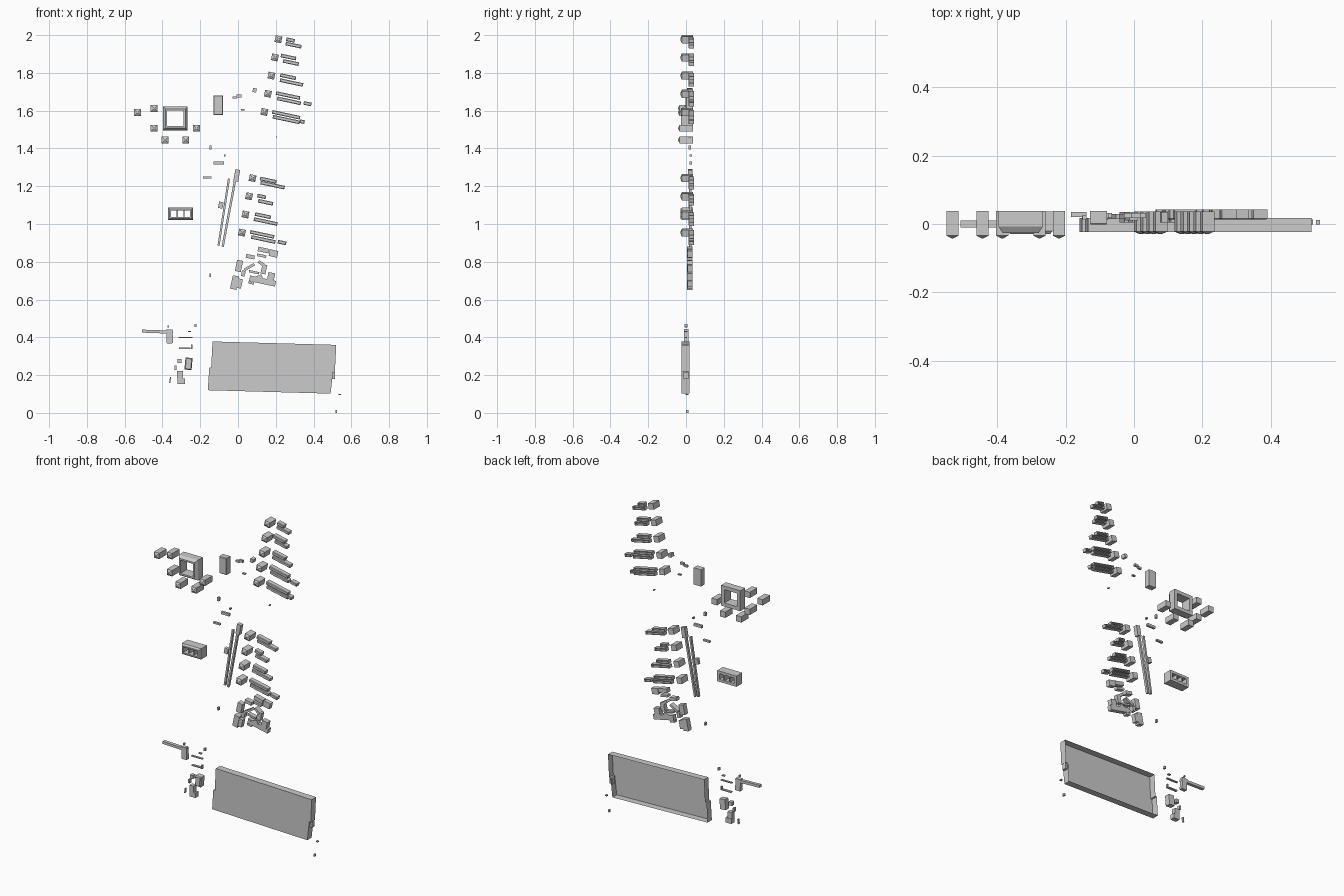
import bpy, bmesh
from math import cos, sin, radians, hypot, atan2, degrees

TILT = -12  # slant of the right-hand columns, degrees


def make(name, verts, faces):
    me = bpy.data.meshes.new(name)
    me.from_pydata(verts, [], faces)
    bm = bmesh.new()
    bm.from_mesh(me)
    bmesh.ops.recalc_face_normals(bm, faces=bm.faces)
    bm.to_mesh(me)
    bm.free()
    ob = bpy.data.objects.new(name, me)
    bpy.context.collection.objects.link(ob)
    return ob


def loft(name, x, z, w, h, steps, tilt=0, ring=False):
    """Stack inset rectangles (inset, y); capped ends, or joined into a ring."""
    c, s = cos(radians(tilt)), sin(radians(tilt))
    verts, faces, n = [], [], len(steps)
    for inset, y in steps:
        a, b = w / 2 - inset, h / 2 - inset
        for u, v in ((-a, -b), (a, -b), (a, b), (-a, b)):
            verts.append((x + u * c - v * s, y, z + u * s + v * c))
    for k in range(n if ring else n - 1):
        m = (k + 1) % n
        for i in range(4):
            j = (i + 1) % 4
            faces.append((k * 4 + i, k * 4 + j, m * 4 + j, m * 4 + i))
    if not ring:
        faces += [(3, 2, 1, 0), tuple(range(n * 4 - 4, n * 4))]
    return make(name, verts, faces)


def box(name, x, z, w, h, y0=0.0, y1=0.02, tilt=0):
    return loft(name, x, z, w, h, [(0, y0), (0, y1)], tilt)


def stud(name, x, z, size, y0, y1, tilt=0):
    # square block with a shallow pyramid on the front
    return loft(name, x, z, size, size,
                [(0, y1), (0, y0 + .008), (size * .42, y0)], tilt)


def shell(name, x, z, w, h, y0, y1, tilt=0, t=.004):
    # bar hollowed from the back
    return loft(name, x, z, w, h,
                [(t, y0 + .012), (t, y1), (0, y1), (0, y0 + .003), (.003, y0)], tilt)


def strip(name, p, q, width, y0, y1):
    # straight rod between two front-view points
    dx, dz = q[0] - p[0], q[1] - p[1]
    return box(name, (p[0] + q[0]) / 2, (p[1] + q[1]) / 2, hypot(dx, dz), width,
               y0, y1, degrees(atan2(dz, dx)))


# Large tray: closed front, stepped side walls, open at the back
outline = [(-.135, .378), (.52, .36), (.513, .218), (.503, .218), (.49, .102),
           (-.16, .12), (-.152, .24), (-.142, .24)]
n = len(outline)
make("tray", [(x, -.024, z) for x, z in outline] + [(x, .018, z) for x, z in outline],
     [tuple(range(n))] + [(i, (i + 1) % n, n + (i + 1) % n, n + i) for i in range(n)])
box("tray_latch", .503, .198, .022, .036, -.012, .012)

# Square frame with chamfered front, and its six surrounding studs
loft("square_frame", -.332, 1.559, .13, .126,
     [(.022, .038), (0, .038), (0, -.008), (.012, -.026), (.022, -.026)], ring=True)
for x, z in ((-.532, 1.59), (-.444, 1.612), (-.444, 1.507),
             (-.22, 1.507), (-.386, 1.445), (-.277, 1.445)):
    stud("frame_stud", x, z, .036, -.042, .038)

# Window block with three openings
loft("window_block", -.304, 1.054, .132, .066,
     [(.016, .036), (0, .036), (0, -.02), (.008, -.03), (.016, -.03)], ring=True)
for x in (-.322, -.286):
    box("window_divider", x, 1.054, .007, .036, -.02, .036)

# Upright block
loft("upright_block", -.104, 1.628, .05, .103, [(0, .038), (0, .002), (.003, -.002)])

# Two slanted columns of studs
for i in range(5):
    stud("upper_key", .214 - .0186 * i, 1.978 - .0962 * i, .036, -.03, .037, TILT)
for i in range(4):
    stud("lower_key", .077 - .0187 * i, 1.243 - .0962 * i, .036, -.03, .037, TILT)

# Slanted bars beside the studs: x, z, length
upper_bars = [(.278, 1.974, .045), (.294, 1.947, .085), (.267, 1.884, .082),
              (.28, 1.855, .085), (.265, 1.78, .085), (.283, 1.749, .125),
              (.265, 1.68, .13), (.27, 1.652, .127), (.368, 1.637, .042),
              (.255, 1.578, .15), (.255, 1.553, .145), (.34, 1.542, .025)]
lower_bars = [(.16, 1.232, .088), (.183, 1.206, .13), (.125, 1.146, .045),
              (.146, 1.115, .08), (.132, 1.044, .085), (.146, 1.013, .127),
              (.128, .945, .13), (.134, .918, .13), (.233, .902, .045)]
for label, bars in (("upper_bar", upper_bars), ("lower_bar", lower_bars)):
    for x, z, w in bars:
        shell(label, x, z, w, .019, .013, .043, TILT)
box("upper_spacer", .088, 1.708, .02, .022, .005, .035, TILT)

# Pair of long slanted rods with a head block and side clip
strip("rod_left", (-.103, .885), (-.048, 1.24), .011, .015, .03)
strip("rod_right", (-.081, .88), (-.012, 1.25), .012, .015, .03)
strip("rod_head", (-.012, 1.225), (-.001, 1.288), .026, .01, .035)
box("rod_clip", -.091, 1.1, .024, .034, .012, .03, TILT)

# Dense cluster under the lower column: x, z, w, h, tilt
cluster = [(.135, .862, .06, .024, TILT), (.188, .844, .045, .036, TILT),
           (.065, .827, .046, .02, TILT), (.125, .832, .05, .014, TILT),
           (.005, .778, .032, .06, TILT), (.028, .738, .02, .03, TILT),
           (-.018, .69, .034, .072, TILT), (.008, .685, .026, .05, TILT),
           (.06, .772, .06, .014, 30), (.085, .745, .055, .012, TILT),
           (.125, .79, .04, .016, -35), (.137, .76, .026, .05, TILT),
           (.105, .713, .05, .026, 20), (.13, .698, .14, .03, TILT),
           (.175, .72, .036, .045, TILT), (.07, .688, .03, .012, TILT)]
for i, (x, z, w, h, t) in enumerate(cluster):
    box("cluster_block", x, z, w, h, .004 + .004 * (i % 2), .035, t)

# Lower-left lever and its bracket pieces
box("lever_arm", -.426, .43, .165, .016, -.01, .01, -2)
box("lever_grip", -.362, .405, .034, .074, -.01, .012, 3)
box("bracket_top", -.278, .4, .076, .006, -.006, .006)
box("bracket_base", -.282, .343, .06, .007, -.006, .008)
box("bracket_end", -.244, .35, .008, .022, -.006, .008)
loft("hook_block", -.262, .26, .038, .064, [(0, .018), (0, -.014), (.005, -.02)], -5)
box("hook_tip", -.31, .274, .022, .022, -.012, .012)
box("hook_pin", -.33, .24, .01, .024, -.008, .01)
box("clasp", -.307, .202, .03, .04, -.015, .012)
box("clasp_foot", -.3, .168, .04, .03, -.015, .015)
box("clasp_strip", -.359, .174, .006, .03, -.006, .006, -8)

# Small loose pieces: x, z, w, h, y centre
loose = [(-.368, .458, .008, .01, 0), (-.225, .463, .01, .016, 0),
         (-.257, .43, .018, .006, 0), (.539, .097, .012, .007, .005),
         (.52, .007, .01, .014, .006), (-.147, .728, .01, .018, .02),
         (-.162, 1.247, .046, .01, .028), (-.102, 1.324, .055, .016, .025),
         (-.07, 1.363, .01, .01, .025), (-.145, 1.405, .012, .022, .02),
         (.204, 1.46, .007, .006, .02), (.025, 1.605, .02, .007, .025),
         (-.018, 1.67, .024, .012, .025), (.006, 1.678, .026, .014, .025)]
for x, z, w, h, y in loose:
    box("loose_piece", x, z, w, h, y - .007, y + .007)
